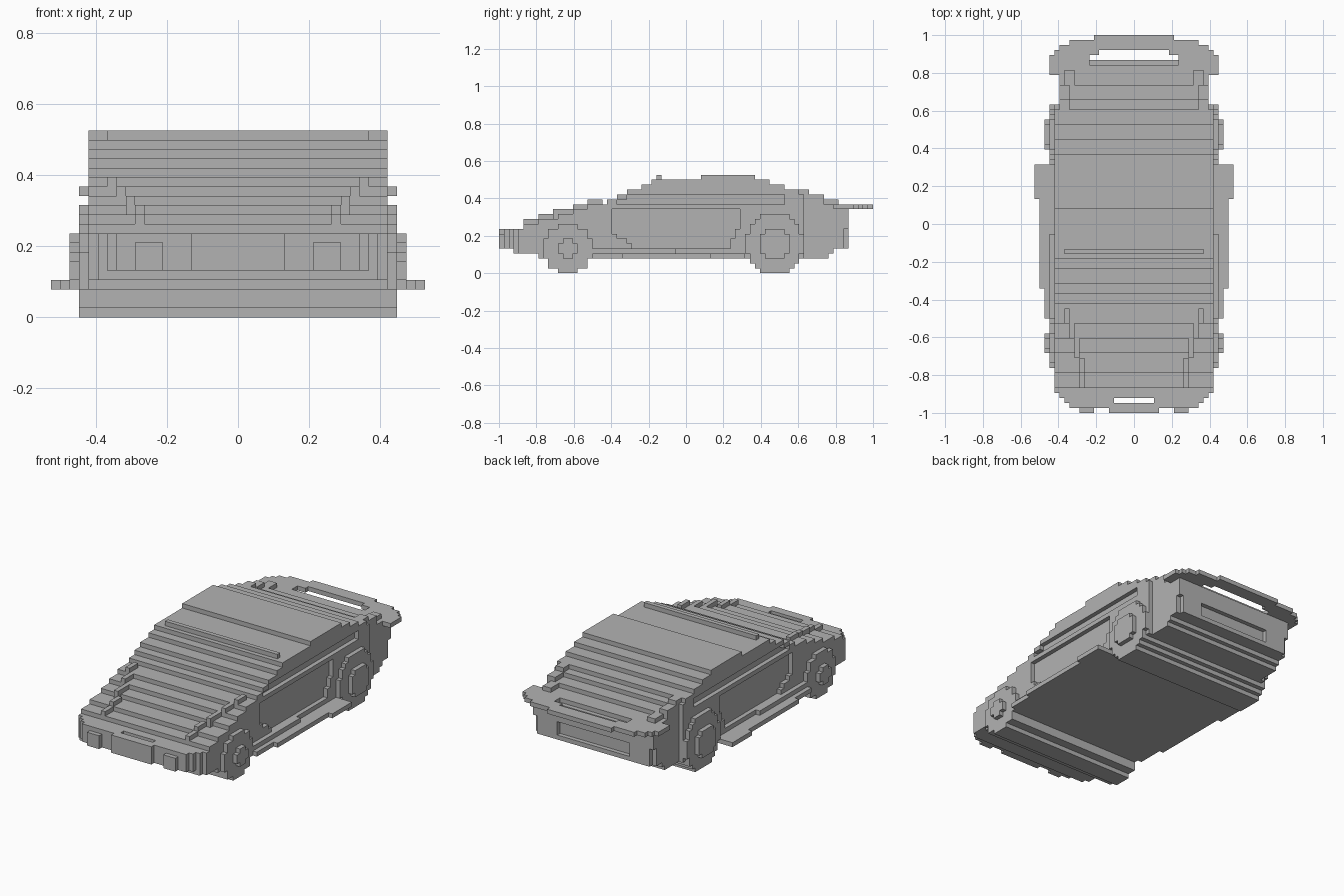
import bpy
import bmesh
import math

U = 2 / 76          # edge of one building block
MID = 38            # block row that lies on y = 0

default = bpy.data.objects.get("Cube")
if default:
    bpy.data.objects.remove(default)

grey = bpy.data.materials.new("plain grey")
grey.use_nodes = True
grey.diffuse_color = (0.45, 0.45, 0.45, 1)
grey.node_tree.nodes["Principled BSDF"].inputs["Base Color"].default_value = (0.45, 0.45, 0.45, 1)


def step(table):
    """Height lookup from (first row, height) pairs."""
    return lambda j: [h for start, h in table if start <= j][-1]


def outline(j0, j1, low, high):
    """Stepped side outline between two height lookups, without collinear points."""
    pts = []
    for j in range(j0, j1):
        pts += [(j, high(j)), (j + 1, high(j))]
    for j in reversed(range(j0, j1)):
        pts += [(j + 1, low(j)), (j, low(j))]
    pts = [p for i, p in enumerate(pts) if p != pts[i - 1]]
    n = len(pts)
    return [p for i, p in enumerate(pts)
            if not (pts[i - 1][0] == p[0] == pts[(i + 1) % n][0]
                    or pts[i - 1][1] == p[1] == pts[(i + 1) % n][1])]


def extrude(bm, pts, x0, x1):
    """Extrude a side outline across x."""
    a, b = ([bm.verts.new((x * U, (j - MID) * U, k * U)) for j, k in pts] for x in (x0, x1))
    bm.faces.new(a)
    bm.faces.new(b[::-1])
    for i in range(len(pts)):
        bm.faces.new((a[i - 1], b[i - 1], b[i], a[i]))


def part(name, pieces):
    """Each piece is (outline, inner x, outer x); inner x of zero spans the middle."""
    bm = bmesh.new()
    for pts, x0, x1 in pieces:
        if x0 == 0:
            extrude(bm, pts, -x1, x1)
        else:
            extrude(bm, pts, x0, x1)
            extrude(bm, pts, -x1, -x0)
    bmesh.ops.recalc_face_normals(bm, faces=bm.faces)
    mesh = bpy.data.meshes.new(name)
    bm.to_mesh(mesh)
    bm.free()
    mesh.materials.append(grey)
    obj = bpy.data.objects.new(name, mesh)
    bpy.context.collection.objects.link(obj)


def box(j0, j1, k0, k1):
    return [(j0, k0), (j1, k0), (j1, k1), (j0, k1)]


def disc(j, k, r):
    """Stepped circle outline."""
    half = lambda c: round(math.sqrt(max(r * r - (c + 0.5 - j) ** 2, 0)) + 0.1)
    return outline(j - r, j + r, lambda c: k - half(c), lambda c: k + half(c))


top = step([(3, 9), (5, 10), (8, 11), (12, 12), (15, 13), (18, 14), (22, 15), (24, 16),
            (26, 17), (29, 18), (31, 19), (41, 20), (52, 19), (55, 18), (58, 17),
            (61, 16), (63, 15), (66, 14), (70, 13)])
bottom = step([(3, 4), (8, 3), (67, 4), (68, 5), (70, 9)])

# Body core and the outer side panels
part("body", [(outline(3, 71, bottom, top), 0, 15)])
part("front_fenders", [(outline(4, 23, bottom, top), 15, 16)])
part("rear_fenders", [(outline(50, 62, bottom, lambda j: min(top(j), 14)), 15, 16)])
part("rear_pillars", [(outline(58, 62, lambda j: 14, top), 15, 16)])
part("door_arch_steps", [(outline(47, 50, lambda j: 5, step([(47, 7), (48, 9), (49, 13)])), 15, 16),
                         (outline(23, 27, lambda j: 5, step([(23, 8), (24, 7), (26, 6)])), 15, 16)])
part("belt_lines", [(box(23, 50, 13, 14), 15, 16), (box(23, 24, 14, 15), 15, 16)])
part("roof_edges", [(outline(24, 58, lambda j: min(16, top(j) - 1), top), 15, 16)])
part("sills", [(box(23, 50, 3, 5), 15, 16)])

# Ridges along the hood and the tail
ridges = [(18, 21, 13, 14, 15), (15, 18, 12, 13, 14), (11, 15, 11, 12, 13),
          (8, 11, 10, 11, 12), (5, 8, 10, 11, 11)]
part("hood_ridges", [(outline(a, b, top, lambda j, h=h: h), x0, x1) for a, b, x0, x1, h in ridges])
part("tail_ridges", [(box(61, 63, 16, 17), 13, 15), (box(63, 66, 15, 16), 13, 15),
                     (box(66, 69, 14, 15), 12, 14)])
part("roof_bar", [(box(32, 33, 19, 20), 0, 14)])

# Front bumper with lamps and centre plate
part("front_bumper", [(box(1, 2, 5, 9), 0, 13), (box(2, 3, 5, 9), 4, 14)])
part("front_plate", [(box(0, 1, 5, 9), 0, 5)])
part("headlights", [(box(0, 1, 5, 8), 8, 11)])

# Rear bumper with lamps
part("rear_bumper", [(box(70, 71, 5, 6), 0, 14)])
part("tail_lights", [(box(70, 71, 6, 9), 9, 14)])

# Rear wing, a curved loop behind the tail
wing = [(68, 70, 15, 17), (70, 71, 9, 17), (71, 72, 9, 17), (72, 73, 7, 16),
        (73, 74, 0, 15), (74, 75, 0, 13), (75, 76, 0, 8)]
part("rear_wing", [(box(a, b, 13, 14), x0, x1) for a, b, x0, x1 in wing])

# Side skirts, widening towards the back
part("side_skirts", [(box(19, 25, 3, 4), 16, 18), (box(25, 43, 3, 4), 16, 19),
                     (box(43, 50, 3, 4), 16, 20), (box(19, 36, 4, 5), 16, 17)])

# Full-width wheel rollers and raised hubs
for name, j, k, r, hub in (("front", 14, 5, 5, 2), ("rear", 56, 6, 6, 3)):
    part(name + "_wheels", [(disc(j, k, r), 0, 17)])
    part(name + "_hubs", [(disc(j, k, hub), 17, 18)])
